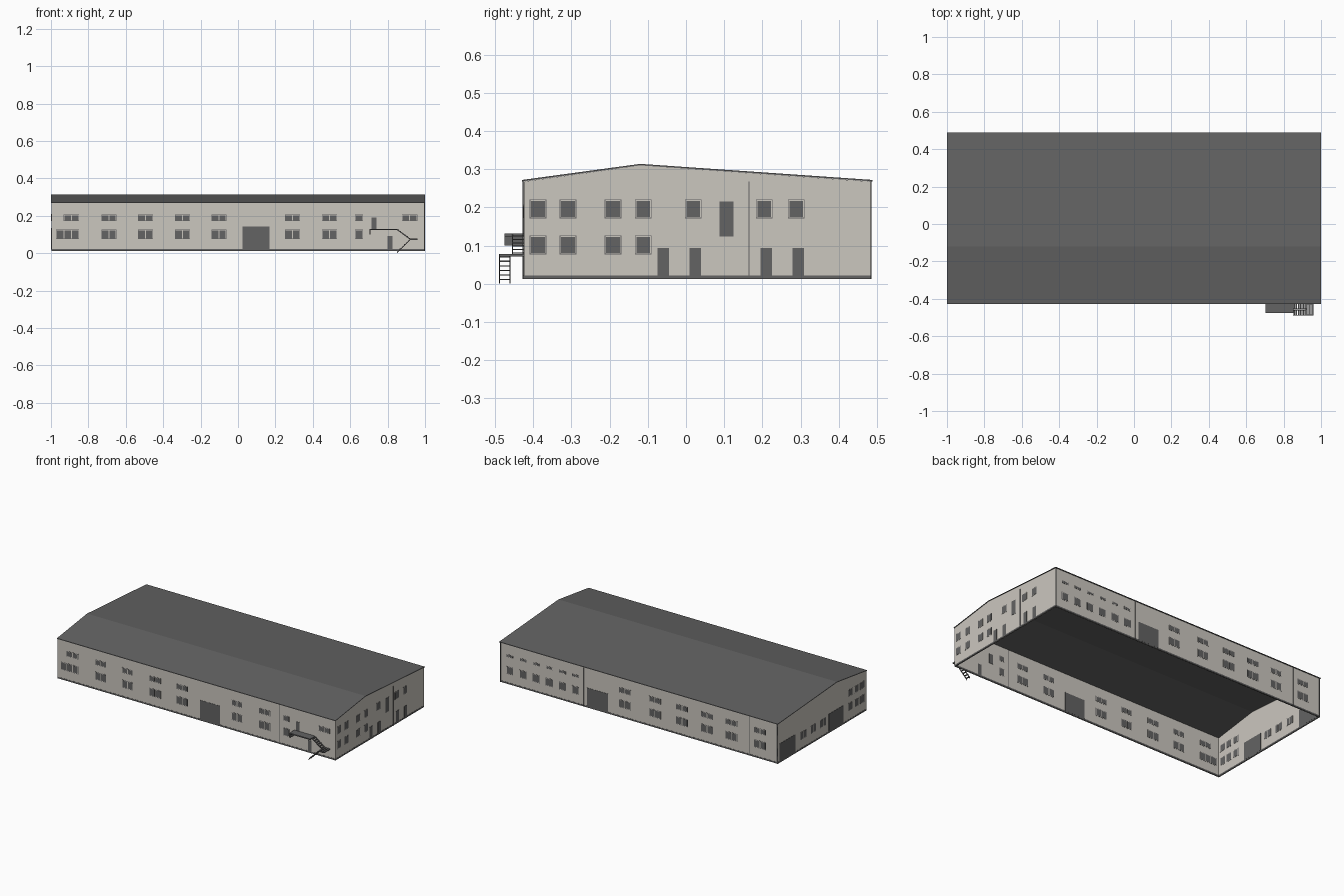
import bpy, bmesh
from mathutils import Vector

if "Cube" in bpy.data.objects:
    bpy.data.objects.remove(bpy.data.objects["Cube"])


def material(name, r, g, b):
    m = bpy.data.materials.new(name)
    m.use_nodes = True
    m.diffuse_color = (r, g, b, 1)
    m.node_tree.nodes["Principled BSDF"].inputs["Base Color"].default_value = (r, g, b, 1)
    return m


PLASTER = material("warm grey plaster", .60, .57, .52)
DARK = material("dark grey metal", .125, .125, .125)


def finish(name, bm, mat):
    bmesh.ops.recalc_face_normals(bm, faces=bm.faces)
    mesh = bpy.data.meshes.new(name)
    bm.to_mesh(mesh)
    bm.free()
    mesh.materials.append(mat)
    ob = bpy.data.objects.new(name, mesh)
    bpy.context.collection.objects.link(ob)
    return ob


def add_box(bm, lo, hi):
    lo, hi = Vector(lo), Vector(hi)
    for v in bmesh.ops.create_cube(bm, size=1)["verts"]:
        v.co = (lo + hi) / 2 + v.co * (hi - lo)


def boxes(name, mat, *pairs):
    bm = bmesh.new()
    for lo, hi in pairs:
        add_box(bm, lo, hi)
    return finish(name, bm, mat)


def prism(name, mat, points, axis, a, b):
    """Extrude a 2D outline along x or y from a to b."""
    bm = bmesh.new()
    place = (lambda p: (a, *p)) if axis == "x" else (lambda p: (p[0], a, p[1]))
    face = bm.faces.new([bm.verts.new(place(p)) for p in points])
    new = bmesh.ops.extrude_face_region(bm, geom=[face])["geom"]
    step = Vector((b - a, 0, 0)) if axis == "x" else Vector((0, b - a, 0))
    bmesh.ops.translate(bm, vec=step, verts=[g for g in new if isinstance(g, bmesh.types.BMVert)])
    return finish(name, bm, mat)


# Main shell: the underside stays open
X, Y0, Y1, BASE, EAVE, RIDGE, T = .997, -.425, .483, .012, .268, .31, .006
RY = -.12
MID = {"front": Y0 + T / 2, "back": Y1 - T / 2, "left": X - T / 2, "right": -X + T / 2}

for side in ("front", "back"):
    m = MID[side]
    boxes(side + "_wall", PLASTER, ((-X, m - T / 2, BASE), (X, m + T / 2, EAVE)))
gable = [(Y0, BASE), (Y1, BASE), (Y1, EAVE), (RY, RIDGE), (Y0, EAVE)]
for side in ("left", "right"):
    m = MID[side]
    prism(side + "_gable_wall", PLASTER, gable, "x", m - T / 2, m + T / 2)

roof_line = [(Y0 - .004, EAVE), (RY, RIDGE), (Y1 + .005, EAVE)]
prism("roof", DARK, roof_line + [(y, z + .004) for y, z in reversed(roof_line)], "x", -1, 1)


def on_wall(side, u0, u1, z0, z1, depth):
    """Box centred in a wall, given its extent along that wall."""
    m, h = MID[side], depth / 2
    if side in ("front", "back"):
        return (u0, m - h, z0), (u1, m + h, z1)
    return (m - h, u0, z0), (m + h, u1, z1)


# Plinth band around the foot of the walls
for side in MID:
    a, b = (-X, X) if side in ("front", "back") else (Y0, Y1)
    boxes(side + "_plinth", DARK, on_wall(side, a, b, BASE, .022, .008))

# Corner drainpipes at the back
for s in (-1, 1):
    boxes("corner_drainpipe", DARK, ((s * .994 - .003, Y1 - .004, BASE), (s * .994 + .003, Y1 + .002, EAVE)))


# Openings
def window(side, u0, u1, z0, z1, sashes=2):
    e, gap = .002, .005
    boxes(side + "_window_trim", DARK, on_wall(side, u0 - 2 * e, u1 + 2 * e, z0 - 2 * e, z1 + 2 * e, .007))
    boxes(side + "_window_frame", PLASTER, on_wall(side, u0 - e, u1 + e, z0 - e, z1 + e, .008))
    w = (u1 - u0 + gap) / sashes
    boxes(side + "_window_panes", DARK, *[
        on_wall(side, u0 + i * w, u0 + (i + 1) * w - gap, z0, z1, .009) for i in range(sashes)])


def door(side, u0, u1, z0, z1, name="door"):
    boxes(side + "_" + name, DARK, on_wall(side, u0, u1, z0, z1, .009))


LOW, HIGH = (.08, .123), (.176, .203)

# Front wall
for c in (-.69, -.495, -.297, -.102, .291, .49):
    window("front", c - .036, c + .036, *LOW)
    window("front", c - .036, c + .036, *HIGH)
window("front", -.968, -.853, *LOW, 3)
window("front", -.928, -.853, *HIGH)
window("front", .88, .955, *HIGH)
for row in (LOW, HIGH):
    window("front", .63, .664, *row, 1)
door("front", .024, .168, .02, .144, "gate")
door("front", .714, .741, .128, .19, "upper_door")
door("front", .80, .826, .02, .092)

# Back wall
for i in range(6):
    c = .925 - i * .094
    window("back", c - .022, c + .022, *LOW, 1)
    window("back", c - .02, c + .02, .19, .2, 1)
for c in (.1, -.115, -.31, -.49, -.665, -.87):
    window("back", c - .038, c + .038, *LOW)
    window("back", c - .038, c + .038, *HIGH)
door("back", .222, .372, .02, .14, "gate")

# Left gable
for c in (-.388, -.309, -.191, -.112, .019, .205, .289):
    window("left", c - .018, c + .018, .175, .217, 1)
    if c < -.1:
        window("left", c - .018, c + .018, .081, .123, 1)
for c in (-.06, .024, .21, .294):
    door("left", c - .015, c + .015, BASE, .093)
door("left", .088, .124, .124, .216, "upper_door")

# Right gable
for c in (-.385, -.325, -.265):
    window("right", c - .018, c + .018, *LOW, 1)
    window("right", c - .018, c + .018, .172, .21, 1)
for c in (.02, .12, .22):
    window("right", c - .025, c + .025, *LOW)
door("right", -.19, -.04, .02, .135, "gate")
door("right", .305, .465, .02, .135, "wide_gate")

# Expansion joints: thin upright fins
for side, u in (("front", .596), ("back", .396), ("back", -.795), ("left", .165)):
    boxes(side + "_wall_joint", DARK, on_wall(side, u - .0008, u + .0008, BASE, EAVE, .012))

# Outside stair: platform, upper flight, landing, lower flight
boxes("stair_platform", DARK, ((.703, -.476, .124), (.852, Y0, .131)))
boxes("platform_bracket", DARK, ((.703, -.476, .1), (.708, Y0, .124)))
boxes("stair_landing", DARK, ((.918, -.488, .072), (.96, -.484, .078)), ((.918, -.43, .072), (.96, Y0, .078)),
      *[((x, -.488, .072), (x + .01, Y0, .078)) for x in (.918, .934, .95)])


def flight(name, y0, y1, top, bottom, steps=6):
    (xa, za), (xb, zb) = top, bottom
    line = [(xa, za), (xb, zb), (xb, zb - .007), (xa, za - .007)]
    for y in (y0, y1 - .003):
        prism(name + "_stringer", DARK, line, "y", y, y + .003)
    treads = []
    for i in range(steps):
        t = (i + .5) / steps
        x, z = xa + (xb - xa) * t, za + (zb - za) * t
        treads.append(((x - .004, y0, z - .003), (x + .004, y1, z)))
    boxes(name + "_treads", DARK, *treads)


flight("upper_flight", -.456, Y0, (.85, .131), (.922, .078))
flight("lower_flight", -.49, -.46, (.922, .078), (.85, .007))
